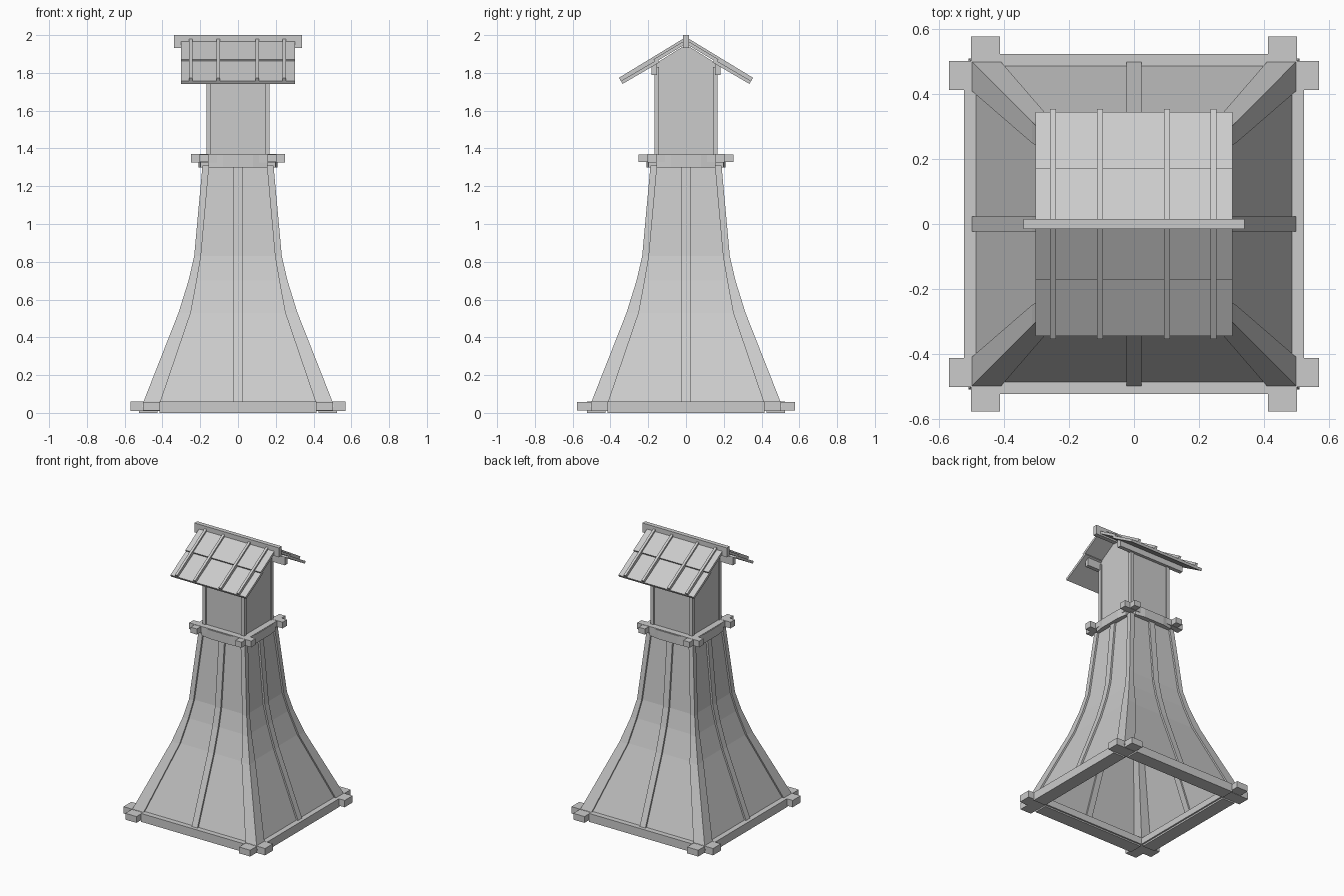
import bpy, bmesh
from math import pi
from mathutils import Matrix, Vector

if "Cube" in bpy.data.objects:
    bpy.data.objects.remove(bpy.data.objects["Cube"])


def make(name, verts, faces, turn=0.0):
    """Mesh object from points, turned about the tower's axis."""
    bm = bmesh.new()
    rot = Matrix.Rotation(turn, 3, 'Z')
    vs = [bm.verts.new(rot @ Vector(v)) for v in verts]
    for f in faces:
        bm.faces.new([vs[i] for i in f])
    bmesh.ops.recalc_face_normals(bm, faces=bm.faces)
    me = bpy.data.meshes.new(name)
    bm.to_mesh(me)
    bm.free()
    ob = bpy.data.objects.new(name, me)
    bpy.context.collection.objects.link(ob)
    return ob


def loft(name, rings, turn=0.0, caps=True):
    """Skin a stack of equal-sized point rings."""
    n = len(rings[0])
    verts = [p for r in rings for p in r]
    faces = [(k * n + i, k * n + (i + 1) % n, (k + 1) * n + (i + 1) % n, (k + 1) * n + i)
             for k in range(len(rings) - 1) for i in range(n)]
    if caps:
        faces += [tuple(range(n)), tuple(range(len(verts) - n, len(verts)))]
    return make(name, verts, faces, turn)


def rect(x0, x1, y0, y1, z):
    return [(x0, y0, z), (x1, y0, z), (x1, y1, z), (x0, y1, z)]


def box(name, x0, x1, y0, y1, z0, z1, turn=0.0):
    return loft(name, [rect(x0, x1, y0, y1, z0), rect(x0, x1, y0, y1, z1)], turn)


def extrude_x(name, profile, x0, x1):
    return loft(name, [[(x, y, z) for y, z in profile] for x in (x0, x1)])


def slab(name, a, b, t, x0, x1):
    """Sloping board from a to b in the side plane, t thick below its top."""
    d = (Vector(b) - Vector(a)).normalized()
    n = Vector((-d.y, d.x))
    if n.y > 0:
        n = -n
    p = [Vector(a), Vector(b), Vector(b) + n * t, Vector(a) + n * t]
    return extrude_x(name, [tuple(v) for v in p], x0, x1)


# Flared base: height, outer half width, inner edge of the corner posts
flare = [(.03, .51, .42), (.06, .50, .41), (.53, .315, .25), (.70, .262, .218),
         (.83, .232, .196), (1.31, .188, .153)]
loft("flared_walls", [rect(-w + .013, w - .013, -w + .013, w - .013, z)
                      for z, w, i in flare], caps=False)

for k in range(4):
    a = k * pi / 2
    # Curved corner post and centre strip
    loft("corner_post", [rect(i, w, i, w, z) for z, w, i in flare], a)
    loft("centre_strip", [rect(-.023, .023, -w, -w + .025, z) for z, w, i in flare[1:]], a)
    # Crossed foot beams with thicker middles
    d = .002 * (k % 2)
    box("foot_beam", -.57 - d * 4, .57 + d * 4, -.503, -.413, .01 + d, .06 - d, a)
    box("foot_beam_middle", -.415, .415, -.525, -.425, 0, .061, a)
    # Crossed collar beams with bowed middles
    box("collar_beam", -.25 - d, .25 + d, -.205, -.155, 1.325 + d, 1.37 - d, a)
    bow = [(-.155, .198), (-.08, .21), (.08, .21), (.155, .198)]
    loft("collar_middle", [[(x, -.15, 1.30), (x, -y, 1.30), (x, -y, 1.365), (x, -.15, 1.365)]
                           for x, y in bow], a)
    # Upper tower corner posts
    box("upper_post", .143, .168, .143, .168, 1.33, 1.83, a)

# Upper tower with gable ends
extrude_x("upper_walls", [(-.16, 1.33), (.16, 1.33), (.16, 1.85), (0, 1.95), (-.16, 1.85)],
          -.16, .16)
box("ridge_beam", -.34, .34, -.016, .016, 1.932, 2.0)

for s in (-1, 1):
    # Purlin under the eave
    y0, y1 = sorted((s * .153, s * .182))
    box("purlin", -.27, .27, y0, y1, 1.79, 1.85)
    # Two overlapping rows of roof boards, then battens
    slab("roof_upper_row", (0, 1.975), (s * .172, 1.872), .018, -.303, .303)
    slab("roof_lower_row", (s * .15, 1.871), (s * .345, 1.757), .018, -.303, .303)
    for x in (-.25, -.105, .102, .245):
        slab("roof_batten", (0, 1.99), (s * .355, 1.774), .026, x - .009, x + .009)
